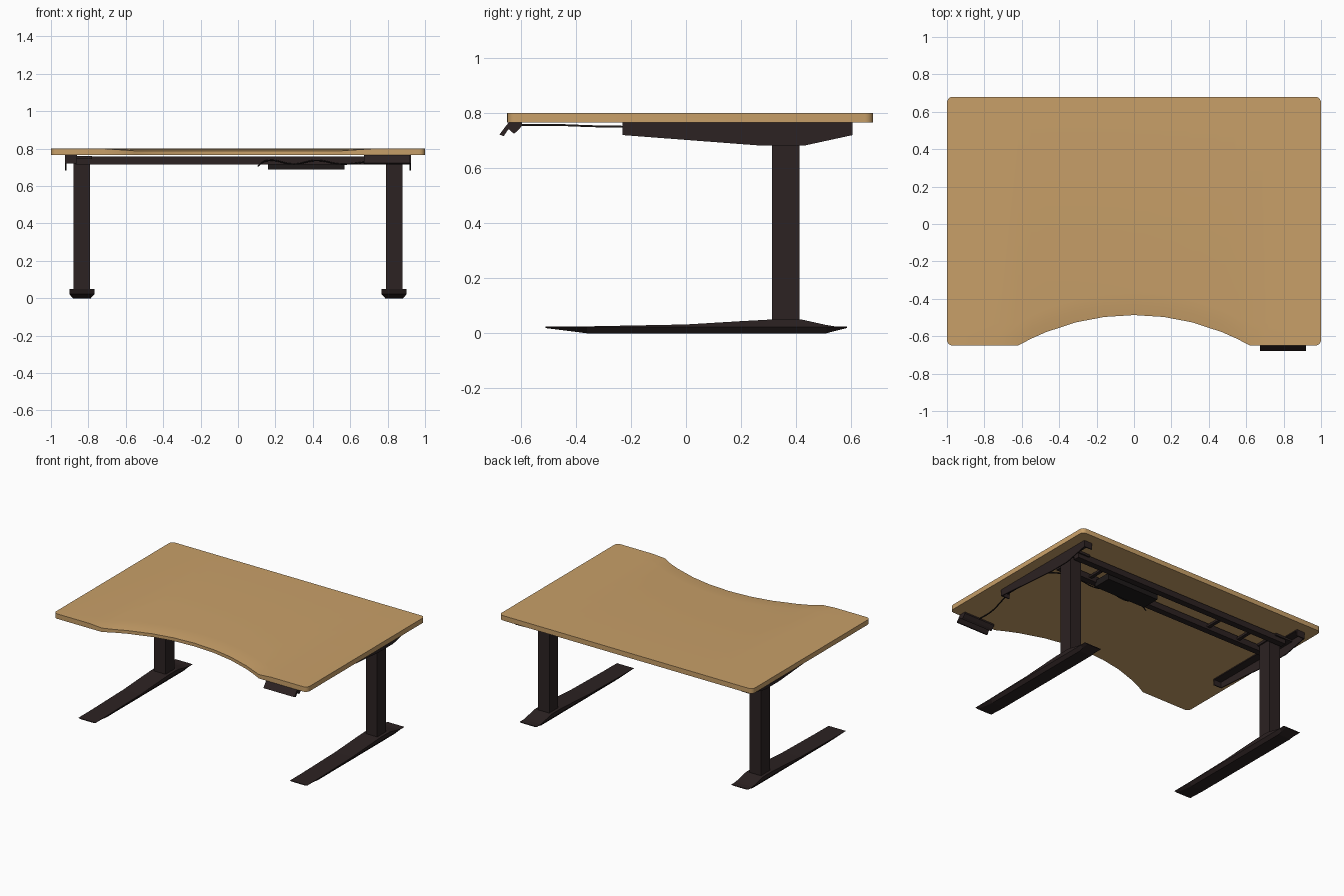
import bpy, bmesh, math

if "Cube" in bpy.data.objects:
    bpy.data.objects.remove(bpy.data.objects["Cube"])


def material(name, rgb):
    m = bpy.data.materials.new(name)
    m.diffuse_color = (*rgb, 1)
    m.use_nodes = True
    m.node_tree.nodes["Principled BSDF"].inputs["Base Color"].default_value = m.diffuse_color
    return m


WOOD = material("warm wood", (0.58, 0.35, 0.14))
FRAME = material("dark brown metal", (0.025, 0.016, 0.016))
BLACK = material("black plastic", (0.013, 0.010, 0.010))


def finish(name, bm, mat, smooth=False):
    bmesh.ops.recalc_face_normals(bm, faces=bm.faces[:])
    me = bpy.data.meshes.new(name)
    bm.to_mesh(me)
    bm.free()
    ob = bpy.data.objects.new(name, me)
    bpy.context.collection.objects.link(ob)
    me.materials.append(mat)
    if smooth:
        bpy.context.view_layer.objects.active = ob
        ob.select_set(True)
        bpy.ops.object.shade_smooth_by_angle(angle=math.radians(30))
        ob.select_set(False)
    return ob


def loft(name, rings, mat, smooth=False):
    """Skin closed rings of points and cap both ends."""
    bm = bmesh.new()
    loops = [[bm.verts.new(p) for p in ring] for ring in rings]
    n = len(loops[0])
    for a, b in zip(loops, loops[1:]):
        for i in range(n):
            j = (i + 1) % n
            bm.faces.new((a[i], a[j], b[j], b[i]))
    bm.faces.new(loops[0])
    bm.faces.new(loops[-1])
    return finish(name, bm, mat, smooth)


def side_profile(name, yz, x0, x1, mat):
    """Extrude a side outline along x."""
    return loft(name, [[(x, y, z) for y, z in yz] for x in (x0, x1)], mat)


def box(name, x0, x1, y0, y1, z0, z1, mat):
    return side_profile(name, [(y0, z0), (y1, z0), (y1, z1), (y0, z1)], x0, x1, mat)


def cable(name, pts, r=0.004):
    cu = bpy.data.curves.new(name, 'CURVE')
    cu.dimensions = '3D'
    cu.bevel_depth = r
    cu.bevel_resolution = 1
    cu.resolution_u = 5
    sp = cu.splines.new('BEZIER')
    sp.bezier_points.add(len(pts) - 1)
    for bp, p in zip(sp.bezier_points, pts):
        bp.co = p
        bp.handle_left_type = bp.handle_right_type = 'AUTO'
    ob = bpy.data.objects.new(name, cu)
    bpy.context.collection.objects.link(ob)
    cu.materials.append(BLACK)


# Desktop: slices across the width, curved cut-out and dipped front edge
R_CORNER, R_ARC, HALF = 0.03, 1.26, 0.62
base = math.sqrt(R_ARC ** 2 - HALF ** 2)
xs = [0, 0.16, 0.31, 0.47, 0.55, 0.62, 0.72, 0.97, 0.981, 0.991, 0.998, 1.0]
xs = [-x for x in reversed(xs[1:])] + xs
rings = []
for x in xs:
    a = abs(x)
    t = max(0, a - 1 + R_CORNER)
    inset = R_CORNER - math.sqrt(max(0, R_CORNER ** 2 - t ** 2))
    front = -0.65 + inset
    if a < HALF:
        front += math.sqrt(R_ARC ** 2 - x * x) - base
    dip = 0.012 * min(1, max(0, (0.72 - a) / 0.17))
    rings.append([(x, front, 0.765), (x, front, 0.80 - dip), (x, front + 0.05, 0.80 - dip * 0.45),
                  (x, front + 0.12, 0.80), (x, 0.68 - inset, 0.80), (x, 0.68 - inset, 0.765)])
loft("desktop", rings, WOOD, True)

for s, side in ((-1, "left"), (1, "right")):
    # Foot: shallow keel underneath, ridge rising to the column
    c = 0.835 * s
    stations = [(-0.51, 0.019, 0.024), (-0.36, 0.0, 0.025), (0.0, 0.0, 0.032),
                (0.20, 0.0, 0.044), (0.31, 0.0, 0.05), (0.42, 0.0, 0.05),
                (0.51, 0.0, 0.030), (0.54, 0.008, 0.025), (0.585, 0.019, 0.024)]
    loft(side + " foot", [[(c - 0.048, y, lo), (c + 0.048, y, lo), (c + 0.067, y, 0.022),
                           (c + 0.067, y, hi), (c - 0.067, y, hi), (c - 0.067, y, 0.022)]
                          for y, lo, hi in stations], FRAME)
    # Column
    box(side + " column", c - 0.045, c + 0.045, 0.312, 0.412, 0.045, 0.755, FRAME)
    # Angle bracket: tapered outer plate, top flange and end tabs
    side_profile(side + " bracket plate", [(-0.23, 0.765), (-0.23, 0.72), (0.27, 0.682),
                                           (0.43, 0.682), (0.605, 0.72), (0.605, 0.765)],
                 0.917 * s, 0.924 * s, FRAME)
    box(side + " bracket flange", 0.86 * s, 0.92 * s, -0.23, 0.605, 0.758, 0.765, FRAME)
    for y, end in ((-0.23, "front"), (0.598, "rear")):
        box(f"{side} bracket {end} tab", 0.86 * s, 0.92 * s, y, y + 0.007, 0.72, 0.765, FRAME)
    # Plate joining column and rails to the bracket
    box(side + " rail mount", 0.78 * s, 0.92 * s, 0.25, 0.49, 0.745, 0.76, FRAME)

# Cross rails with ties between them
for y, name in ((0.26, "front rail"), (0.435, "rear rail")):
    box(name, -0.87, 0.87, y, y + 0.045, 0.715, 0.757, FRAME)
for x in (-0.62, -0.37, 0.62):
    box("rail tie", x - 0.012, x + 0.012, 0.30, 0.44, 0.73, 0.745, FRAME)

# Control box hung between the rails
box("control box", 0.16, 0.57, 0.29, 0.425, 0.688, 0.735, BLACK)

# Hand control under the front edge
side_profile("hand control", [(-0.645, 0.765), (-0.678, 0.722), (-0.662, 0.716), (-0.645, 0.742),
                              (-0.625, 0.725), (-0.612, 0.735), (-0.595, 0.755), (-0.595, 0.765)],
             0.675, 0.92, FRAME)

# Cables
cable("control cable", [(0.80, -0.60, 0.757), (0.80, -0.48, 0.757), (0.84, -0.33, 0.752), (0.88, -0.2, 0.75)])
cable("loose cable", [(0.105, 0.245, 0.705), (0.15, 0.245, 0.735), (0.30, 0.245, 0.717),
                      (0.42, 0.245, 0.737), (0.55, 0.245, 0.717), (0.68, 0.245, 0.728),
                      (0.80, 0.2, 0.745), (0.88, 0.1, 0.75), (0.88, -0.2, 0.75)])
